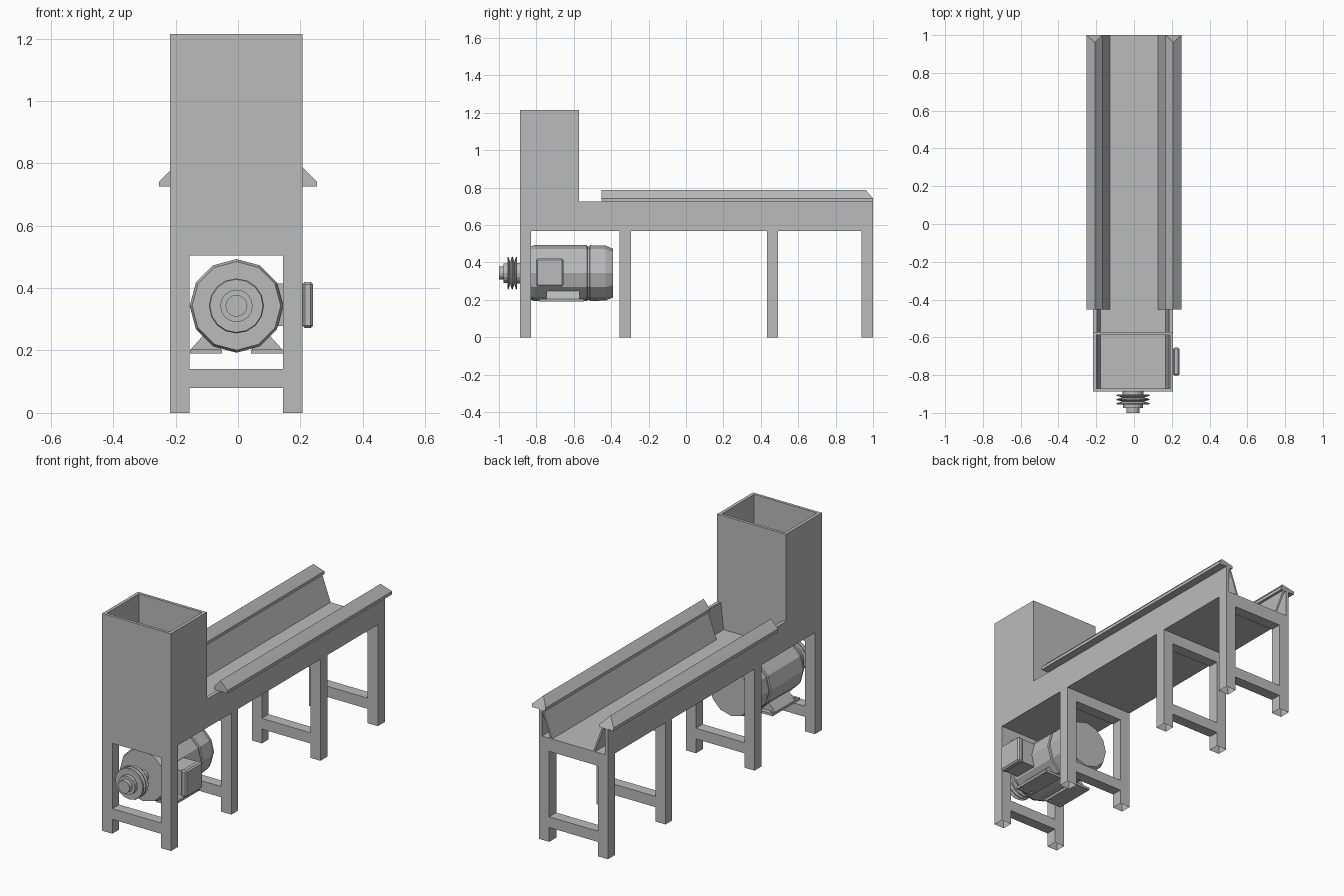
import bpy, bmesh, math
from mathutils import Matrix, Vector

if "Cube" in bpy.data.objects:
    bpy.data.objects.remove(bpy.data.objects["Cube"])

CX = -0.005                      # centre line of body, legs and motor
grey = bpy.data.materials.new("steel_grey")
grey.diffuse_color = (0.5, 0.5, 0.5, 1)
grey.use_nodes = True
grey.node_tree.nodes["Principled BSDF"].inputs["Base Color"].default_value = grey.diffuse_color


def finish(name, bm):
    bmesh.ops.recalc_face_normals(bm, faces=bm.faces[:])
    me = bpy.data.meshes.new(name)
    bm.to_mesh(me)
    bm.free()
    me.materials.append(grey)
    ob = bpy.data.objects.new(name, me)
    bpy.context.collection.objects.link(ob)
    return ob


def box_bm(bm, x0, x1, y0, y1, z0, z1):
    m = Matrix.Translation(((x0 + x1) / 2, (y0 + y1) / 2, (z0 + z1) / 2))
    m = m @ Matrix.Diagonal((abs(x1 - x0), abs(y1 - y0), z1 - z0, 1))
    return bmesh.ops.create_cube(bm, size=1, matrix=m)["verts"]


def box(name, *dims, bevel=0):
    bm = bmesh.new()
    box_bm(bm, *dims)
    if bevel:
        bmesh.ops.bevel(bm, geom=bm.edges[:], offset=bevel, segments=1, affect='EDGES')
    return finish(name, bm)


def prism(name, pts, axis, a, b, hip=None):
    """Extrude a profile along x (points are y,z) or y (points are x,z)."""
    bm = bmesh.new()
    co = (lambda p, t: (t, p[0], p[1])) if axis == 'x' else (lambda p, t: (p[0], t, p[1]))
    f = bm.faces.new([bm.verts.new(co(p, a)) for p in pts])
    ext = bmesh.ops.extrude_face_region(bm, geom=[f])["geom"]
    new = [v for v in ext if isinstance(v, bmesh.types.BMVert)]
    bmesh.ops.translate(bm, verts=new, vec=Vector(co((0, 0), b - a)))
    if hip is not None:          # slope the far end back at the ridge
        max(new, key=lambda v: v.co.z).co.y = hip
    return finish(name, bm)


def lathe(name, prof, n, x, z):
    """Revolve (y, radius) points about a y axis through x, z."""
    bm = bmesh.new()
    rings = []
    for y, r in prof:
        rings.append([bm.verts.new((x + r * math.sin(2 * math.pi * i / n), y,
                                    z + r * math.cos(2 * math.pi * i / n))) for i in range(n)])
    for p, q in zip(rings, rings[1:]):
        for i in range(n):
            j = (i + 1) % n
            bm.faces.new((p[i], p[j], q[j], q[i]))
    bm.faces.new(rings[0])
    bm.faces.new(rings[-1])
    return finish(name, bm)


# Hopper and trough: L-shaped side sheets, end sheets and floor
W, T = 0.2125, 0.018
side = [(-0.888, 0.567), (1, 0.567), (1, 0.727), (-0.572, 0.727), (-0.572, 1.214), (-0.888, 1.214)]
for s, tag in ((-1, "left"), (1, "right")):
    prism(tag + "_side_sheet", side, 'x', CX + s * W, CX + s * (W - T))
    # steep lining along the hopper and feed end
    prism(tag + "_lining", [(CX + s * 0.196, 0.725), (CX + s * 0.190, 0.725),
                            (CX + s * 0.172, 0.575), (CX + s * 0.196, 0.575)], 'y', -0.874, -0.45)
    # roof-shaped rail cap and sloped inner wall
    prism(tag + "_rail_cap", [(s * 0.2525, 0.725), (s * 0.2525, 0.742), (s * 0.2075, 0.786),
                              (s * 0.167, 0.742), (s * 0.167, 0.725)], 'y', -0.452, 1.0, hip=0.962)
    prism(tag + "_sloped_wall", [(s * 0.192, 0.728), (s * 0.182, 0.728),
                                 (s * 0.125, 0.572), (s * 0.135, 0.572)], 'y', -0.452, 1.0)
IN = W - T
box("hopper_front_sheet", CX - IN, CX + IN, -0.888, -0.872, 0.567, 1.214)
box("hopper_back_sheet", CX - IN, CX + IN, -0.588, -0.572, 0.567, 1.214)
box("trough_floor", CX - IN, CX + IN, -0.872, 1.0, 0.567, 0.579)

# Four leg frames: open-ended tube legs with two cross bars
for k, (y0, y1) in enumerate(((-0.888, -0.828), (-0.355, -0.295), (0.432, 0.492), (0.938, 1.0)), 1):
    bm = bmesh.new()
    for s in (-1, 1):
        box_bm(bm, CX + s * 0.15, CX + s * W, y0, y1, 0, 0.567)
    bmesh.ops.delete(bm, geom=[f for f in bm.faces if f.calc_center_median().z < 0.001],
                     context='FACES_ONLY')
    for z0, z1 in ((0.08, 0.14), (0.505, 0.567)):
        box_bm(bm, CX - 0.15, CX + 0.15, y0, y1, z0, z1)
    finish("leg_frame_%d" % k, bm)

# Motor body with rear fan cover
MZ = 0.343
lathe("motor_body", [(-0.832, 0.142), (-0.81, 0.15), (-0.53, 0.15), (-0.527, 0.143), (-0.517, 0.143),
                     (-0.514, 0.149), (-0.43, 0.147), (-0.39, 0.13)], 12, CX, MZ)
# Shaft and double-groove pulley
lathe("pulley", [(-1.0, 0.035), (-0.975, 0.035), (-0.975, 0.052), (-0.955, 0.052),
                 (-0.955, 0.085), (-0.949, 0.088), (-0.940, 0.058), (-0.931, 0.088), (-0.927, 0.088),
                 (-0.918, 0.058), (-0.909, 0.088), (-0.903, 0.085), (-0.903, 0.055),
                 (-0.885, 0.055), (-0.885, 0.035), (-0.825, 0.035)], 16, CX, MZ)
# Terminal box and its lid
box("terminal_box", 0.10, 0.21, -0.797, -0.66, 0.278, 0.414)
box("terminal_box_lid", 0.206, 0.241, -0.802, -0.655, 0.272, 0.42, bevel=0.008)

# Motor feet: plates with bolt holes and triangular brackets
bm = bmesh.new()
for s in (-1, 1):
    for x in (0.065, 0.132):
        for y in (-0.765, -0.565):
            bmesh.ops.create_cone(bm, cap_ends=True, segments=10, radius1=0.009, radius2=0.009,
                                  depth=0.06, matrix=Matrix.Translation((CX + s * x, y, 0.2)))
cutter = finish("bolt_hole_cutter", bm)
cutter.hide_render = True
cutter.hide_viewport = True
for s, tag in ((-1, "left"), (1, "right")):
    plate = box(tag + "_foot_plate", CX + s * 0.047, CX + s * 0.149, -0.785, -0.545, 0.191, 0.204)
    mod = plate.modifiers.new("holes", 'BOOLEAN')
    mod.operation = 'DIFFERENCE'
    mod.object = cutter
    prism(tag + "_foot_bracket", [(CX + s * 0.05, 0.203), (CX + s * 0.147, 0.203),
                                  (CX + s * 0.105, 0.25), (CX + s * 0.06, 0.25)], 'y', -0.745, -0.57)
